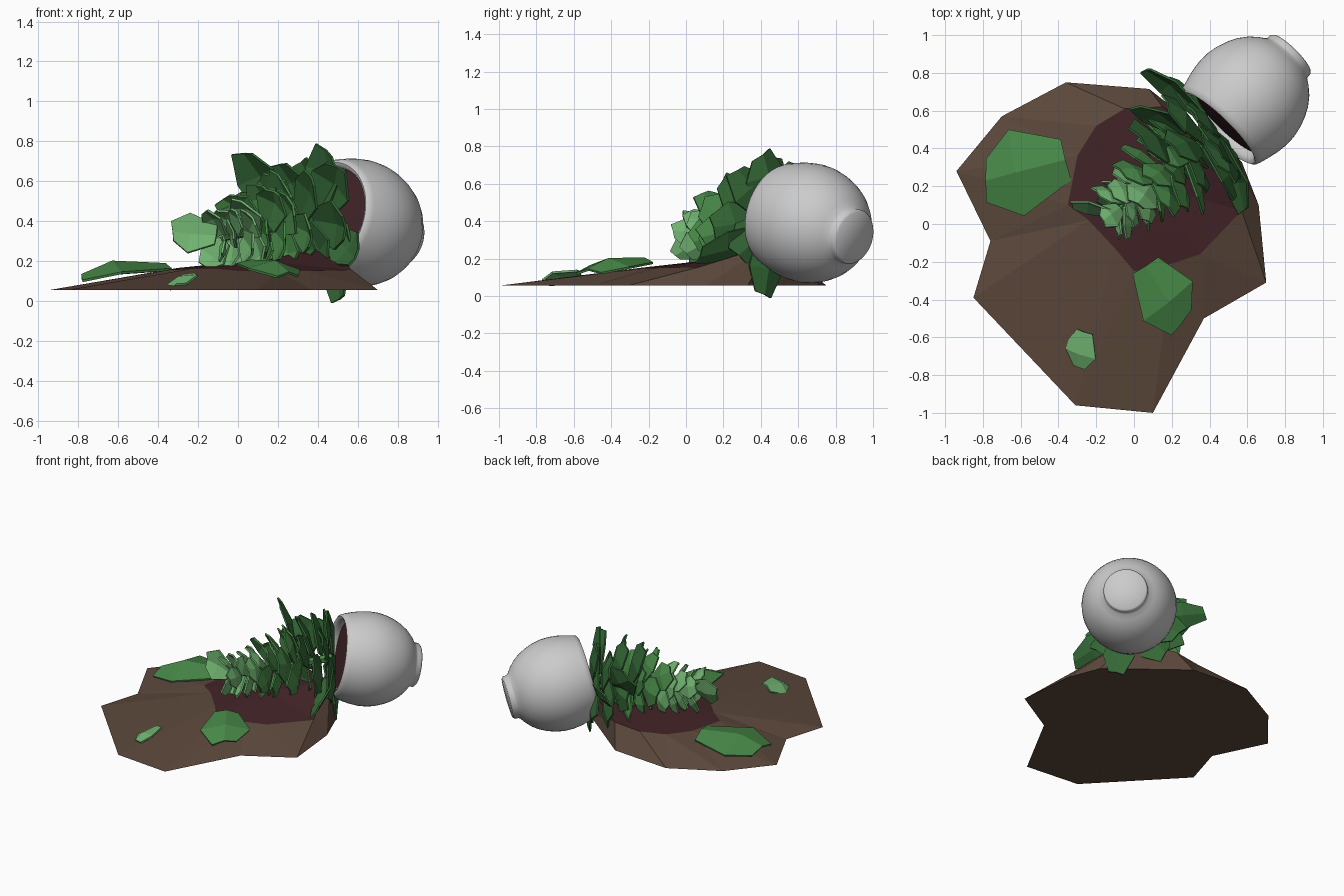
import bpy, bmesh, math, random
from mathutils import Vector, Matrix

if "Cube" in bpy.data.objects:
    bpy.data.objects.remove(bpy.data.objects["Cube"])

random.seed(4)


def material(name, rgb):
    m = bpy.data.materials.new(name)
    m.diffuse_color = (*rgb, 1)
    m.use_nodes = True
    m.node_tree.nodes["Principled BSDF"].inputs["Base Color"].default_value = m.diffuse_color
    return m


SOIL = material("dry_soil", (0.105, 0.064, 0.044))
DAMP = material("damp_soil", (0.055, 0.017, 0.02))
DARK = material("dark_green", (0.035, 0.14, 0.037))
MID = material("mid_green", (0.065, 0.25, 0.065))
LIGHT = material("light_green", (0.16, 0.44, 0.16))


def add_object(name, bm, mats=()):
    bmesh.ops.recalc_face_normals(bm, faces=bm.faces)
    me = bpy.data.meshes.new(name)
    bm.to_mesh(me)
    bm.free()
    ob = bpy.data.objects.new(name, me)
    bpy.context.collection.objects.link(ob)
    for m in mats:
        me.materials.append(m)
    return ob


def lathe(name, profile, matrix, mats=(), steps=56):
    bm = bmesh.new()
    vs = [bm.verts.new((r, 0, z)) for r, z in profile]
    edges = [bm.edges.new(p) for p in zip(vs, vs[1:])]
    bmesh.ops.spin(bm, geom=vs + edges, cent=(0, 0, 0), axis=(0, 0, 1),
                   angle=2 * math.pi, steps=steps)
    bmesh.ops.remove_doubles(bm, verts=bm.verts, dist=0.0005)
    bm.transform(matrix)
    ob = add_object(name, bm, mats)
    bpy.ops.object.select_all(action='DESELECT')
    ob.select_set(True)
    bpy.context.view_layer.objects.active = ob
    bpy.ops.object.shade_smooth_by_angle(angle=math.radians(50))
    return ob


# Tipped pot: profile runs from inside, over the rim, down to the foot
mouth, foot = Vector((0.45, 0.51, 0.435)), Vector((0.83, 0.90, 0.315))
axis = (foot - mouth).normalized()
place = Matrix.Translation(mouth) @ axis.to_track_quat('Z', 'Y').to_matrix().to_4x4()
lathe("pot", [(0, 0.32), (0.2, 0.3), (0.25, 0.14), (0.236, 0.05), (0.24, 0.02),
              (0.25, 0.003), (0.264, -0.004), (0.278, 0.004), (0.288, 0.03),
              (0.302, 0.08), (0.313, 0.13), (0.32, 0.19), (0.318, 0.25),
              (0.307, 0.305), (0.288, 0.36), (0.263, 0.41), (0.23, 0.455),
              (0.19, 0.492), (0.158, 0.515), (0.149, 0.528), (0.149, 0.55),
              (0.138, 0.562), (0, 0.562)], place)
lathe("pot_soil", [(0, 0.04), (0.24, 0.055), (0.24, 0.1), (0, 0.1)], place, [DAMP])

# Spilled soil: dry outer slope with a damp patch on top
base_z = 0.055
outer = [(-.94, .28), (-.70, .57), (-.36, .75), (.08, .715), (.57, .33), (.66, .10),
         (.70, -.31), (.37, -.50), (.10, -1.0), (-.31, -.96), (-.85, -.39), (-.76, -.09)]
inner = [(-.30, .36, .165), (-.20, .52, .175), (-.05, .61, .19), (.15, .62, .21),
         (.44, .44, .27), (.57, .07, .155), (.35, -.16, .15), (.2, -.21, .15),
         (0, -.25, .15), (-.1, -.13, .16), (-.24, .02, .16), (-.35, .10, .155)]
bm = bmesh.new()
lo = [bm.verts.new((x, y, base_z)) for x, y in outer]
hi = [bm.verts.new(p) for p in inner]
peak = bm.verts.new((0.12, 0.2, 0.2))
bm.faces.new(lo)
n = len(lo)
for i in range(n):
    j = (i + 1) % n
    bm.faces.new((lo[i], lo[j], hi[i]))
    bm.faces.new((lo[j], hi[j], hi[i]))
    bm.faces.new((hi[i], hi[j], peak)).material_index = 1
add_object("soil_mound", bm, [SOIL, DAMP])


# Leaf: a creased angular plate, three rows of points wide
def leaf(bm, start, tip, normal, width, cup=0.12, curl=0.12):
    start, tip = Vector(start), Vector(tip)
    d = tip - start
    length = d.length
    side = d.cross(Vector(normal)).normalized()
    nrm = side.cross(d).normalized()
    skew = random.uniform(-0.1, 0.1)
    rows = []
    for v, h in ((0, .24), (.62, .5), (1, .24)):
        mid = start + d * v + nrm * (curl * length * (v * v - v))
        rows.append([bm.verts.new(mid + side * (k * h * width) + d * (k * skew * v)
                                  - nrm * (cup * width * (1 - abs(k)) * (h * 2)))
                     for k in (-1, 0, 1)])
    for a, b in zip(rows, rows[1:]):
        for k in (0, 1):
            bm.faces.new((a[k], a[k + 1], b[k + 1], b[k]))


def leaf_object(name, bm, mat, thickness=0.012):
    ob = add_object(name, bm, [mat])
    mod = ob.modifiers.new("thickness", 'SOLIDIFY')
    mod.thickness = thickness
    mod.offset = 0
    return ob


# Trailing plant: leaves spiral round the stem, shrinking toward the tip
root, end = Vector((0.43, 0.49, 0.42)), Vector((-0.08, 0.08, 0.31))
along = (end - root).normalized()
across = along.cross(Vector((0, 0, 1))).normalized()
up = across.cross(along)
groups = {"outer_leaves": (bmesh.new(), DARK), "middle_leaves": (bmesh.new(), MID),
          "tip_leaves": (bmesh.new(), LIGHT)}
count = 44
for i in range(count):
    s = i / (count - 1)
    p = root.lerp(end, s)
    t = i * 2.39996 + 1.2 + random.uniform(-0.25, 0.25)
    radial = across * math.cos(t) + up * math.sin(t)
    lean = 0.08 + 0.5 * s + random.uniform(-0.15, 0.15)
    d = radial * math.cos(lean) + along * math.sin(lean)
    face = along * math.cos(lean) - radial * math.sin(lean)
    face += across * random.uniform(-0.25, 0.25)
    length = (0.36 - 0.19 * s) * random.uniform(0.85, 1.05)
    if d.z < 0:
        length = min(length, (p.z - 0.17) / -d.z)
    key = "outer_leaves" if s < 0.3 else "middle_leaves" if s < 0.65 else "tip_leaves"
    leaf(groups[key][0], p + d * 0.02, p + d * length, face,
         (0.27 - 0.13 * s) * random.uniform(0.85, 1.15))

# Individually placed long leaves by the rim, and the end leaf
big = groups["outer_leaves"][0]
leaf(big, (.45, .43, .35), (.58, .07, .22), (-.7, -.3, .6), .2)
leaf(big, (.36, .57, .42), (.06, .81, .46), (-.5, -.6, .5), .18)
leaf(big, (.45, .43, .36), (.50, .41, .007), along, .22)
leaf(big, (.40, .44, .45), (.43, .40, .755), along, .27)
leaf(big, (.18, .40, .42), (.02, .45, .735), along, .3)
leaf(big, (.27, .47, .42), (.03, .61, .56), along + up, .25)
leaf(groups["tip_leaves"][0], (-.11, .05, .33), (-.33, .10, .35), (-.3, -.9, .3), .21)
for name, (bm, mat) in groups.items():
    leaf_object(name, bm, mat)

# Stem
bm = bmesh.new()
q = along.to_track_quat('Z', 'Y').to_matrix().to_4x4()
bmesh.ops.create_cone(bm, cap_ends=True, segments=6, radius1=0.03, radius2=0.012,
                      depth=(end - root).length,
                      matrix=Matrix.Translation((root + end) / 2) @ q)
add_object("stem", bm, [MID])

# Fallen leaves on the soil, domed upward
for name, mat, start, tip, nrm, w in (
        ("fallen_leaf_large", MID, (-.36, .34, .155), (-.78, .23, .10), (-.1, 0, 1), .46),
        ("fallen_leaf_medium", MID, (.06, -.22, .18), (.25, -.52, .12), (.15, -.15, 1), .33),
        ("fallen_leaf_small", LIGHT, (-.26, -.57, .12), (-.30, -.75, .07), (-.4, -.1, 1), .19)):
    bm = bmesh.new()
    leaf(bm, start, tip, nrm, w, cup=-0.13, curl=-0.15)
    leaf_object(name, bm, mat)
